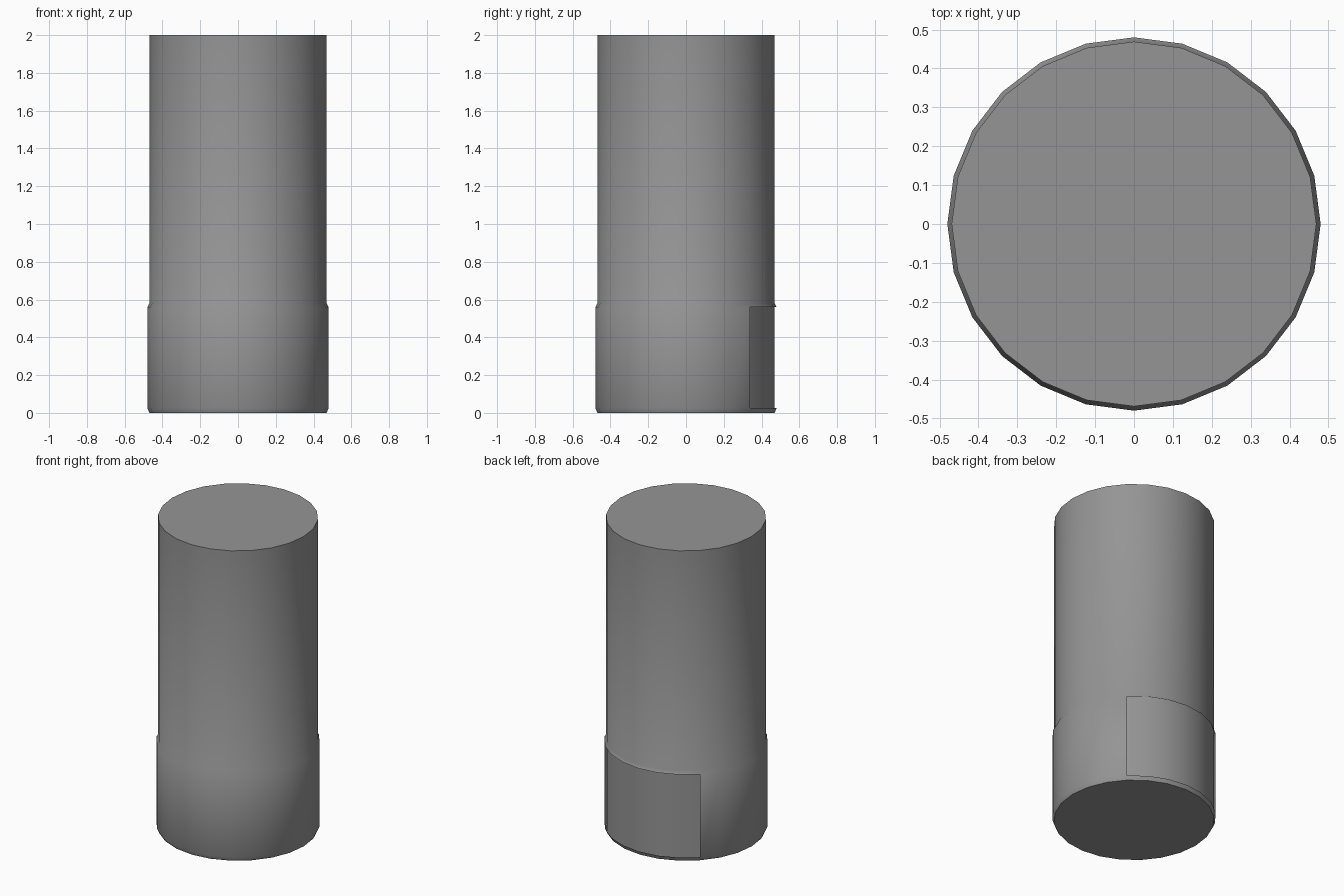
import bpy, bmesh, math

if "Cube" in bpy.data.objects:
    bpy.data.objects.remove(bpy.data.objects["Cube"])

SIDES = 24
R_IN, R_OUT = 0.469, 0.48

grey = bpy.data.materials.new("mid_grey")
grey.diffuse_color = (0.3, 0.3, 0.3, 1)
grey.use_nodes = True
grey.node_tree.nodes["Principled BSDF"].inputs["Base Color"].default_value = grey.diffuse_color


def lathe(name, profile, first=0, last=SIDES, cap_ends=False, skip=None):
    """Revolve (radius, z) points, listed bottom to top, over side steps first..last."""
    bm = bmesh.new()
    full = last - first == SIDES
    count = SIDES if full else last - first + 1
    rings = []
    for r, z in profile:
        ring = []
        for i in range(count):
            a = math.tau * (first + i) / SIDES
            ring.append(bm.verts.new((r * math.cos(a), r * math.sin(a), z)))
        rings.append(ring)
    for k in range(len(rings) - 1):
        for i in range(last - first):
            if skip and skip(k, i):
                continue
            j = (i + 1) % count
            bm.faces.new((rings[k][i], rings[k][j], rings[k + 1][j], rings[k + 1][i]))
    if cap_ends:
        bm.faces.new(rings[0][::-1])
        bm.faces.new(rings[-1])
    me = bpy.data.meshes.new(name)
    bm.to_mesh(me)
    bm.free()
    me.materials.append(grey)
    ob = bpy.data.objects.new(name, me)
    bpy.context.collection.objects.link(ob)
    bpy.ops.object.select_all(action='DESELECT')
    ob.select_set(True)
    bpy.context.view_layer.objects.active = ob
    bpy.ops.object.shade_smooth_by_angle(angle=math.radians(40))
    return ob


# Cylinder with a slightly wider bevelled base; the back quarter of the wide band is open
lathe("cylinder_body",
      [(R_IN, 0), (R_OUT, 0.025), (R_OUT, 0.56), (R_IN, 0.58), (R_IN, 2)],
      cap_ends=True, skip=lambda k, i: k == 1 and 3 <= i < 9)

# Recessed panel seen through the opening at the back
lathe("recessed_panel", [(R_IN, 0), (R_IN, 0.58)], first=3, last=9)
